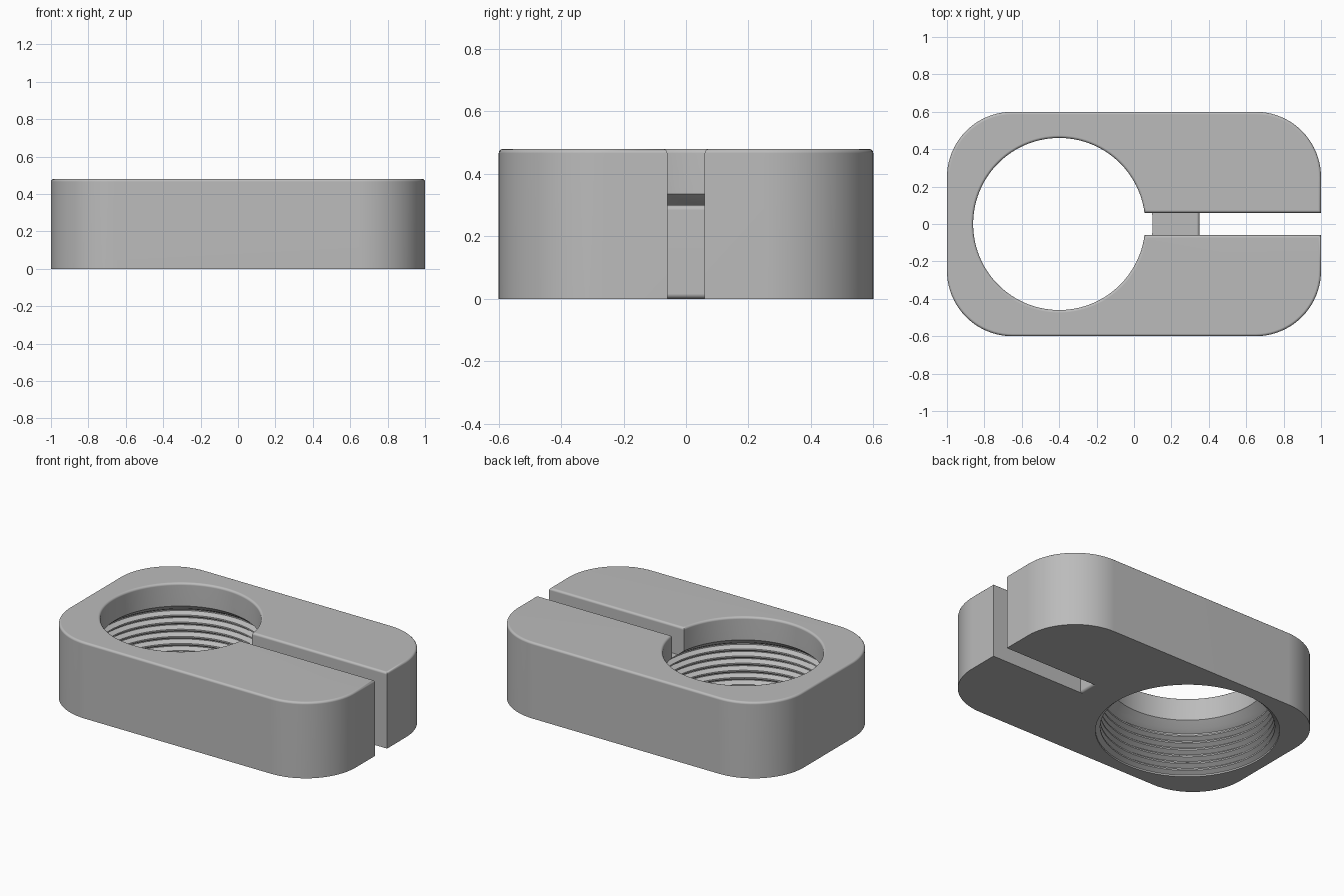
import bpy, bmesh, math
from mathutils import Matrix, Vector

if "Cube" in bpy.data.objects:
    bpy.data.objects.remove(bpy.data.objects["Cube"], do_unlink=True)

HEIGHT = 0.48
HOLE_X, HOLE_R = -0.4, 0.46
SLOT = 0.06
CORNER = 0.35
SEGS = 128

grey = bpy.data.materials.new("plain_grey")
grey.use_nodes = True
grey.diffuse_color = (0.5, 0.5, 0.5, 1)
grey.node_tree.nodes["Principled BSDF"].inputs["Base Color"].default_value = (0.5, 0.5, 0.5, 1)


def make_object(name, bm):
    bmesh.ops.recalc_face_normals(bm, faces=bm.faces)
    mesh = bpy.data.meshes.new(name)
    bm.to_mesh(mesh)
    bm.free()
    mesh.materials.append(grey)
    obj = bpy.data.objects.new(name, mesh)
    bpy.context.collection.objects.link(obj)
    return obj


def arc(cx, cy, r, start, end, n):
    angles = [start + (end - start) * i / n for i in range(n + 1)]
    return [(cx + r * math.cos(a), cy + r * math.sin(a)) for a in angles]


def clamp_body():
    # Single C-shaped outline: slot wall, rounded block, slot wall, round hole
    px, py = 1 - CORNER, 0.6 - CORNER
    outline = [(1, SLOT)]
    for k, (sx, sy) in enumerate([(1, 1), (-1, 1), (-1, -1), (1, -1)]):
        a = k * math.pi / 2
        outline += arc(sx * px, sy * py, CORNER, a, a + math.pi / 2, 20)
    outline.append((1, -SLOT))
    gap = math.asin(SLOT / HOLE_R)
    outline += arc(HOLE_X, 0, HOLE_R, 2 * math.pi - gap, gap, SEGS)
    bm = bmesh.new()
    base = bm.faces.new([bm.verts.new((x, y, 0)) for x, y in outline])
    top = bmesh.ops.extrude_face_region(bm, geom=[base])["geom"]
    bmesh.ops.translate(bm, vec=(0, 0, HEIGHT),
                        verts=[g for g in top if isinstance(g, bmesh.types.BMVert)])
    if base.is_valid is False or not any(abs(f.calc_center_median().z) < 1e-5 for f in bm.faces):
        bm.faces.new([v for v in bm.verts if abs(v.co.z) < 1e-5])
    # Softened top edge
    rim = [e for e in bm.edges if all(v.co.z > HEIGHT - 1e-4 for v in e.verts)]
    bmesh.ops.bevel(bm, geom=rim, offset=0.014, segments=3, profile=0.5, affect='EDGES')
    return make_object("clamp_body", bm)


def slot_bridge():
    # Block that closes the lower part of the slot beside the bore
    bm = bmesh.new()
    size = Matrix.Diagonal((0.35, 0.24, 0.3, 1))
    bmesh.ops.create_cube(bm, size=1, matrix=Matrix.Translation((0.175, 0, 0.15)) @ size)
    ends = [e for e in bm.edges
            if all(v.co.x > 0.3 for v in e.verts) and abs(e.verts[0].co.y - e.verts[1].co.y) > 0.1]
    bmesh.ops.bevel(bm, geom=ends, offset=0.016, segments=3, profile=0.5, affect='EDGES')
    return make_object("slot_bridge", bm)


def thread_cutter():
    # Revolved ridges with a cone that narrows to the upper hole
    root, crest, pitch = 0.527, 0.5, 0.045
    profile = [(0, -0.05), (root, -0.05)]
    for i in range(6):
        z = 0.01 + i * pitch
        profile += [(root, z), (crest, z + 0.35 * pitch),
                    (crest, z + 0.55 * pitch), (root, z + 0.9 * pitch)]
    profile += [(root, 0.283), (crest, 0.3), (HOLE_R - 0.02, 0.3525), (0, 0.3525)]
    bm = bmesh.new()
    verts = [bm.verts.new((HOLE_X + r, 0, z)) for r, z in profile]
    edges = [bm.edges.new(pair) for pair in zip(verts, verts[1:])]
    bmesh.ops.spin(bm, geom=verts + edges, cent=(HOLE_X, 0, 0), axis=Vector((0, 0, 1)),
                   angle=2 * math.pi, steps=SEGS, use_duplicate=False)
    bmesh.ops.remove_doubles(bm, verts=bm.verts, dist=1e-4)
    return make_object("thread_cutter", bm)


def combine(target, other, operation):
    mod = target.modifiers.new(operation.lower(), 'BOOLEAN')
    mod.operation = operation
    mod.solver = 'EXACT'
    mod.object = other
    bpy.context.view_layer.objects.active = target
    bpy.ops.object.modifier_apply(modifier=mod.name)
    bpy.data.objects.remove(other, do_unlink=True)


body = clamp_body()
combine(body, slot_bridge(), 'UNION')
combine(body, thread_cutter(), 'DIFFERENCE')

# Smooth curves with crisp flat faces
bpy.ops.object.select_all(action='DESELECT')
body.select_set(True)
bpy.context.view_layer.objects.active = body
bpy.ops.object.shade_smooth_by_angle(angle=math.radians(32))
weighted = body.modifiers.new("weighted_normals", 'WEIGHTED_NORMAL')
weighted.keep_sharp = True
